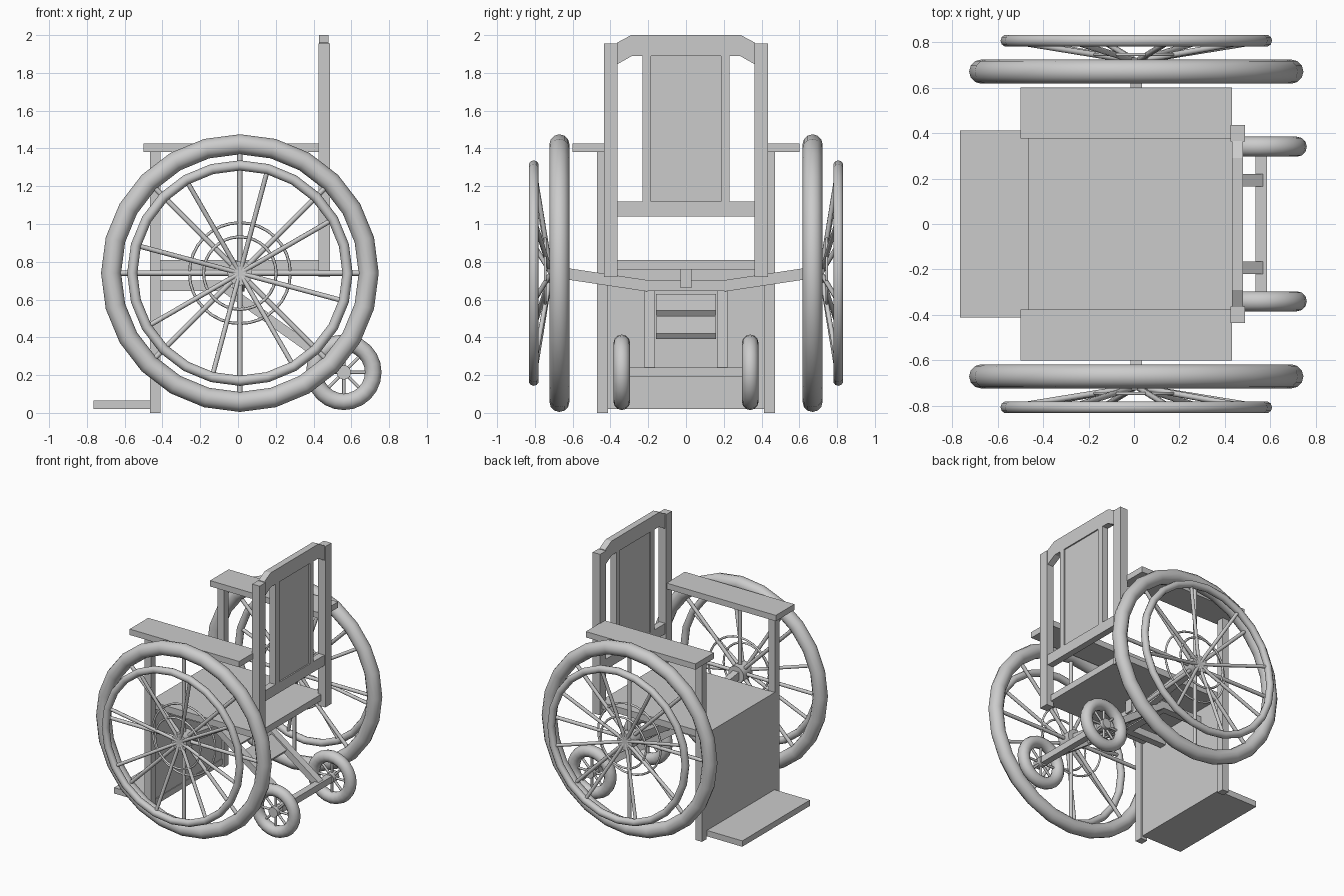
import bpy, math
from mathutils import Vector

if "Cube" in bpy.data.objects:
    bpy.data.objects.remove(bpy.data.objects["Cube"])


def box(name, x, y, z):
    bpy.ops.mesh.primitive_cube_add(size=1, location=(sum(x) / 2, sum(y) / 2, sum(z) / 2))
    o = bpy.context.object
    o.name = name
    o.scale = (x[1] - x[0], abs(y[1] - y[0]), z[1] - z[0])
    return o


def beam(name, a, b, w, h):
    # Rectangular bar whose length runs from a to b
    a, b = Vector(a), Vector(b)
    d = b - a
    bpy.ops.mesh.primitive_cube_add(size=1, location=(a + b) / 2)
    o = bpy.context.object
    o.name = name
    o.scale = (w, h, d.length)
    o.rotation_euler = d.to_track_quat('Z', 'Y').to_euler()
    return o


def rod(name, a, b, r, n=8):
    a, b = Vector(a), Vector(b)
    d = b - a
    bpy.ops.mesh.primitive_cylinder_add(vertices=n, radius=r, depth=d.length, location=(a + b) / 2,
                                        rotation=d.to_track_quat('Z', 'Y').to_euler())
    o = bpy.context.object
    o.name = name
    bpy.ops.object.shade_smooth_by_angle(angle=math.radians(50))
    return o


def ring(name, c, outer, tube, n=24, m=12):
    bpy.ops.mesh.primitive_torus_add(major_segments=n, minor_segments=m, major_radius=outer - tube,
                                     minor_radius=tube, location=c, rotation=(math.pi / 2, 0, 0))
    o = bpy.context.object
    o.name = name
    bpy.ops.object.shade_smooth()
    return o


def spokes(name, c, y_end, length, count, start, r):
    for i in range(count):
        a = math.radians(start + 360 * i / count)
        rod(name, c, (c[0] + length * math.cos(a), y_end, c[2] + length * math.sin(a)), r)


def profile(name, pts, x0, x1):
    # Outline in the y-z plane extruded along x
    n = len(pts)
    verts = [(x, y, z) for x in (x0, x1) for y, z in pts]
    faces = [tuple(range(n))[::-1], tuple(range(n, 2 * n))]
    faces += [(i, (i + 1) % n, n + (i + 1) % n, n + i) for i in range(n)]
    me = bpy.data.meshes.new(name)
    me.from_pydata(verts, [], faces)
    o = bpy.data.objects.new(name, me)
    bpy.context.collection.objects.link(o)
    return o


# Seat, front panel and footrest
box("seat", (-0.46, 0.45), (-0.41, 0.41), (0.76, 0.81))
box("front_panel", (-0.465, -0.425), (-0.415, 0.415), (0.02, 0.81))
box("footrest", (-0.765, -0.42), (-0.41, 0.41), (0.02, 0.065))

# Backrest: crown rail, lower rail, central panel
profile("crown_rail", [(-0.365, 1.845), (-0.285, 1.89), (0.285, 1.89), (0.365, 1.845),
                       (0.365, 1.96), (0.29, 2.0), (-0.29, 2.0), (-0.365, 1.96)], 0.43, 0.48)
box("back_lower_rail", (0.43, 0.48), (-0.365, 0.365), (1.04, 1.12))
box("back_panel", (0.44, 0.47), (-0.187, 0.187), (1.11, 1.9))

# Caster axle and cross slats on the rear frame
HX, HZ = 0.01, 0.74
CX, CZ = 0.56, 0.215
box("caster_axle", (0.535, 0.585), (-0.32, 0.32), (0.19, 0.24))
bend = Vector((-0.08, 0, 0.67))
tip = Vector((CX, 0, CZ))
for t0, t1 in ((0.12, 0.31), (0.38, 0.58)):
    beam("frame_slat", bend.lerp(tip, t0), bend.lerp(tip, t1), 0.32, 0.035)
box("frame_front_crossbar", (-0.13, -0.07), (-0.2, 0.2), (0.645, 0.7))
box("seat_support", (-0.03, 0.05), (-0.03, 0.03), (0.66, 0.765))
box("axle_centre", (-0.015, 0.035), (-0.22, 0.22), (0.645, 0.7))

for s in (-1, 1):
    # Posts and arms
    box("front_post", (-0.465, -0.41), (s * 0.413, s * 0.47), (0, 1.39))
    box("armrest", (-0.5, 0.43), (s * 0.375, s * 0.6), (1.38, 1.425))
    box("back_post", (0.425, 0.488), (s * 0.362, s * 0.435), (0.72, 1.955))
    box("back_slat", (0.43, 0.48), (s * 0.185, s * 0.23), (1.1, 1.9))

    # Rear frame and angled axle arm
    box("frame_rail", (-0.43, -0.06), (s * 0.165, s * 0.22), (0.645, 0.7))
    side = Vector((0, s * 0.1925, 0))
    beam("frame_beam", bend + side, tip + side, 0.055, 0.05)
    beam("axle_arm", (HX, s * 0.2, 0.672), (HX, s * 0.64, 0.738), 0.05, 0.06)

    # Main wheel with hand rim
    y = s * 0.67
    ring("wheel_tyre", (HX, y, HZ), 0.735, 0.053)
    ring("hand_rim", (HX, s * 0.806, HZ), 0.597, 0.027, 24, 10)
    ring("spoke_ring_large", (HX, y, HZ), 0.275, 0.008, 32, 6)
    ring("spoke_ring_small", (HX, s * 0.745, HZ), 0.2, 0.008, 32, 6)
    rod("wheel_hub", (HX, s * 0.62, HZ), (HX, s * 0.73, HZ), 0.065, 20)
    spokes("wheel_spoke", (HX, y, HZ), y, 0.66, 8, 0, 0.014)
    spokes("rim_spoke", (HX, s * 0.715, HZ), s * 0.803, 0.56, 8, 30, 0.013)

    # Caster wheel
    y = s * 0.34
    ring("caster_tyre", (CX, y, CZ), 0.2, 0.044, 24, 12)
    rod("caster_hub", (CX, y - 0.035, CZ), (CX, y + 0.035, CZ), 0.038, 16)
    spokes("caster_spoke", (CX, y, CZ), y, 0.13, 8, 0, 0.009)
